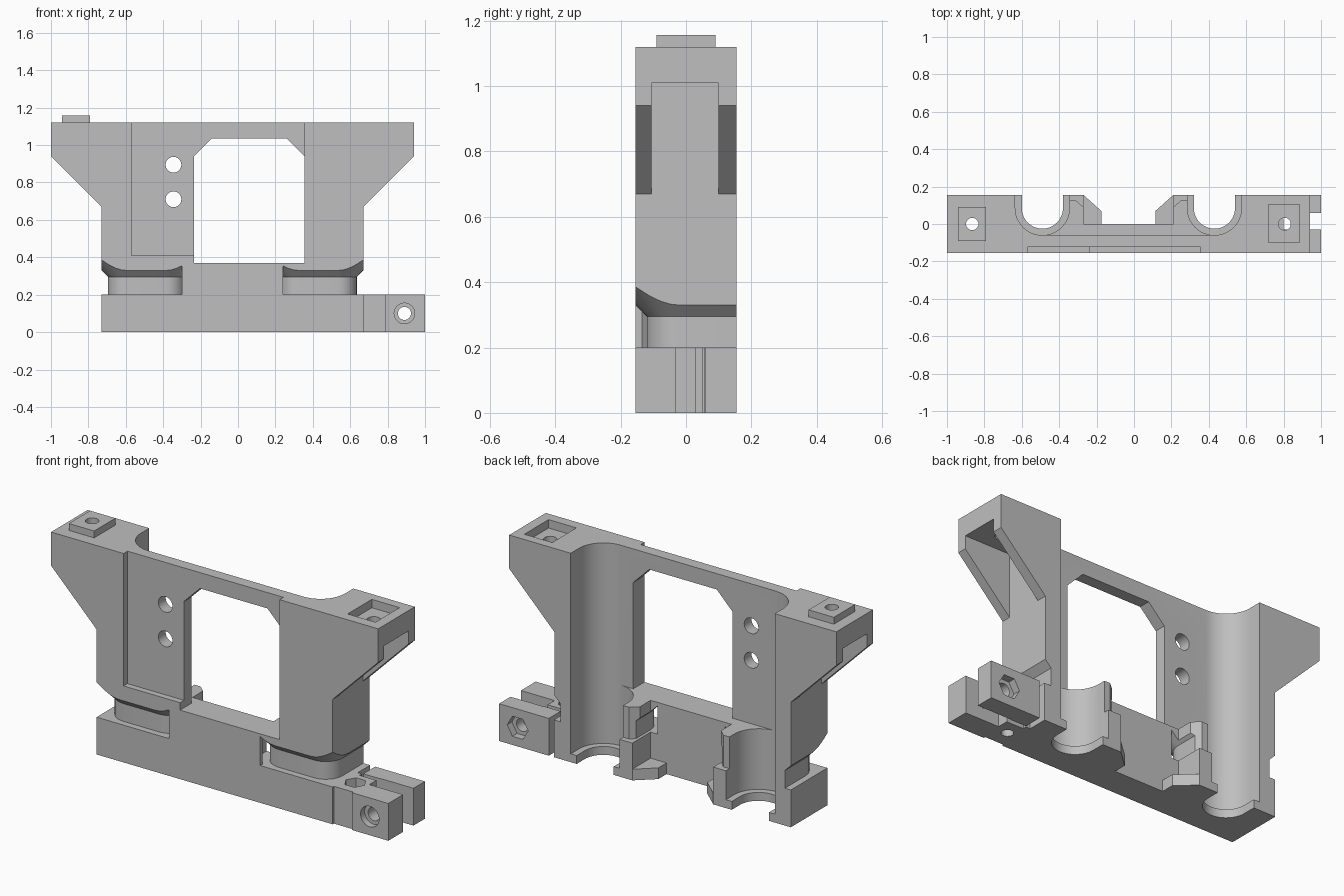
import bpy, bmesh
from math import sin, cos, pi, radians

MID = -0.03      # plane of symmetry of the frame
DEPTH = 0.155    # half thickness of the frame
ROD = 0.46       # distance of each rod channel from the symmetry plane

if "Cube" in bpy.data.objects:
    bpy.data.objects.remove(bpy.data.objects["Cube"], do_unlink=True)

grey = bpy.data.materials.new("plain_grey")
grey.use_nodes = True
grey.diffuse_color = (0.52, 0.52, 0.52, 1)
grey.node_tree.nodes["Principled BSDF"].inputs["Base Color"].default_value = grey.diffuse_color


def loft(name, rings):
    """Closed solid through rings of equal point count."""
    bm = bmesh.new()
    loops = [[bm.verts.new(p) for p in ring] for ring in rings]
    n = len(loops[0])
    for a, b in zip(loops, loops[1:]):
        for i in range(n):
            j = (i + 1) % n
            bm.faces.new((a[i], a[j], b[j], b[i]))
    bm.faces.new(loops[0])
    bm.faces.new(loops[-1])
    bmesh.ops.recalc_face_normals(bm, faces=bm.faces)
    mesh = bpy.data.meshes.new(name)
    bm.to_mesh(mesh)
    bm.free()
    mesh.materials.append(grey)
    obj = bpy.data.objects.new(name, mesh)
    bpy.context.collection.objects.link(obj)
    return obj


def plan(name, pts, lo, hi):
    return loft(name, [[(x, y, z) for x, y in pts] for z in (lo, hi)])


def elevation(name, pts, lo, hi):
    return loft(name, [[(x, y, z) for x, z in pts] for y in (lo, hi)])


def box(name, x0, x1, y0, y1, z0, z1):
    return plan(name, [(x0, y0), (x1, y0), (x1, y1), (x0, y1)], z0, z1)


def disc(cx, cy, r, n=32):
    return [(cx + r * cos(2 * pi * i / n), cy + r * sin(2 * pi * i / n)) for i in range(n)]


def cut(target, cutter):
    mod = target.modifiers.new("cut", 'BOOLEAN')
    mod.operation = 'DIFFERENCE'
    mod.solver = 'EXACT'
    mod.object = cutter
    bpy.context.view_layer.objects.active = target
    bpy.ops.object.modifier_apply(modifier=mod.name)
    bpy.data.objects.remove(cutter, do_unlink=True)


def both(half):
    """Mirror a half outline, listed from the middle outwards."""
    return [(MID - x, y) for x, y in half] + [(MID + x, y) for x, y in reversed(half)]


# Frame blank: base, belt clamp block, uprights and flared arms
frame = elevation("carriage_frame", [
    (-0.73, 0), (1, 0), (1, 0.2), (0.67, 0.2), (0.67, 0.67), (0.94, 0.94),
    (0.94, 1.12), (-1, 1.12), (-1, 0.94), (-0.73, 0.67)], -DEPTH, DEPTH)

# Back hollow: thin upper wall, base ledge, clip posts and their feet
cut(frame, box("cutter", MID - ROD, MID + ROD, -0.06, 0.3, 0.37, 1.3))
cut(frame, plan("cutter", both([(0.28, 0.125), (0.24, 0.09), (0.24, 0)][::-1]
                               + [(ROD, 0.125), (ROD, 0.3)]), 0.2, 0.4))
cut(frame, box("cutter", MID - 0.24, MID + 0.24, 0, 0.3, 0.06, 0.25))
cut(frame, plan("cutter", both([(0.145, 0), (0.145, 0.07), (0.24, DEPTH), (0.24, 0.3)]), -0.1, 0.1))


def channel(cx, r):
    arc = [(cx - r * cos(pi * i / 24), 0.085 - r * sin(pi * i / 24)) for i in range(25)]
    return [(cx - r, 0.3)] + arc + [(cx + r, 0.3)]


def core_outline(cx, side, grow, z):
    """Rounded front core around a channel, enlarged by grow."""
    w, r = 0.205 + grow, 0.1 + grow
    pts = [(-w, 0.4)]
    for mid, start in ((-0.105, 180), (0.105, 270)):
        for i in range(9):
            a = radians(start + 90 * i / 8)
            pts.append((mid + r * cos(a), -0.02 + r * sin(a)))
    pts.append((w, 0.4))
    return [(cx + side * x, y, z) for x, y in pts]


for side in (-1, 1):
    cx = MID + side * ROD
    # Rod channel with a smaller lip at the foot
    cut(frame, plan("cutter", channel(cx, 0.145), 0.045, 1.3))
    cut(frame, plan("cutter", channel(cx, 0.11), -0.1, 0.1))
    # Tie groove round the channel, with a sloping ceiling
    ring = plan("cutter", [(cx + side * x, y) for x, y in (
        (-0.19, -0.3), (-0.19, -0.135), (-0.26, -0.05), (-0.26, 0.3),
        (0.3, 0.3), (0.3, -0.3))], 0.2, 0.41)
    cut(ring, loft("core", [core_outline(cx, side, g, z)
                            for g, z in ((0, 0.1), (0, 0.295), (0.155, 0.45))]))
    cut(frame, ring)
    # Hollow under the arm and screw hole in its roof
    near, far = sorted((MID + side * 0.70, MID + side * 1.1))
    cut(frame, box("cutter", near, far, -0.105, 0.1, 0.5, 1.01))
    cut(frame, plan("cutter", disc(MID + side * 0.835, 0, 0.033), 0.95, 1.3))

# Front panel recess, window and two round holes
cut(frame, box("cutter", -0.57, 0.355, -0.3, -0.122, 0.41, 1.3))
cut(frame, elevation("cutter", [
    (-0.235, 0.37), (0.355, 0.37), (0.355, 0.94), (0.26, 1.035),
    (-0.14, 1.035), (-0.235, 0.94)], -0.3, 0.3))
for z in (0.71, 0.895):
    cut(frame, elevation("cutter", disc(-0.345, z, 0.042), -0.3, 0.3))

# Square socket on the left arm
cut(frame, box("cutter", 0.72, 0.885, -0.1, 0.105, 1.075, 1.3))

# Belt clamp: wide slot, narrow belt slot, relief cuts
cut(frame, box("cutter", 0.8, 1.1, -0.03, 0.058, -0.1, 0.3))
cut(frame, box("cutter", 0.7, 0.85, 0.03, 0.055, -0.1, 0.3))
cut(frame, box("cutter", 0.675, 0.705, 0.05, 0.3, -0.1, 0.3))
cut(frame, box("cutter", 0.67, 0.785, -0.3, -0.145, -0.1, 0.3))
# Clamp screw hole with round counterbore in front and nut trap behind
cut(frame, elevation("cutter", disc(0.89, 0.1, 0.035), -0.3, 0.3))
cut(frame, elevation("cutter", disc(0.89, 0.1, 0.055), -0.3, -0.12))
cut(frame, elevation("cutter", disc(0.89, 0.1, 0.062, 6), 0.115, 0.3))
# Upright nut trap in the clamp root
cut(frame, plan("cutter", disc(0.73, -0.05, 0.055, 6), 0.13, 0.3))
cut(frame, plan("cutter", disc(0.73, -0.05, 0.03), -0.1, 0.2))

# Square locating boss on the right arm
boss = box("locating_boss", -0.94, -0.79, -0.09, 0.09, 1.12, 1.157)
cut(boss, plan("cutter", disc(MID - 0.835, 0, 0.033), 1.0, 1.3))

for obj in (frame, boss):
    bpy.ops.object.select_all(action='DESELECT')
    obj.select_set(True)
    bpy.context.view_layer.objects.active = obj
    bpy.ops.object.shade_smooth_by_angle(angle=radians(25))
